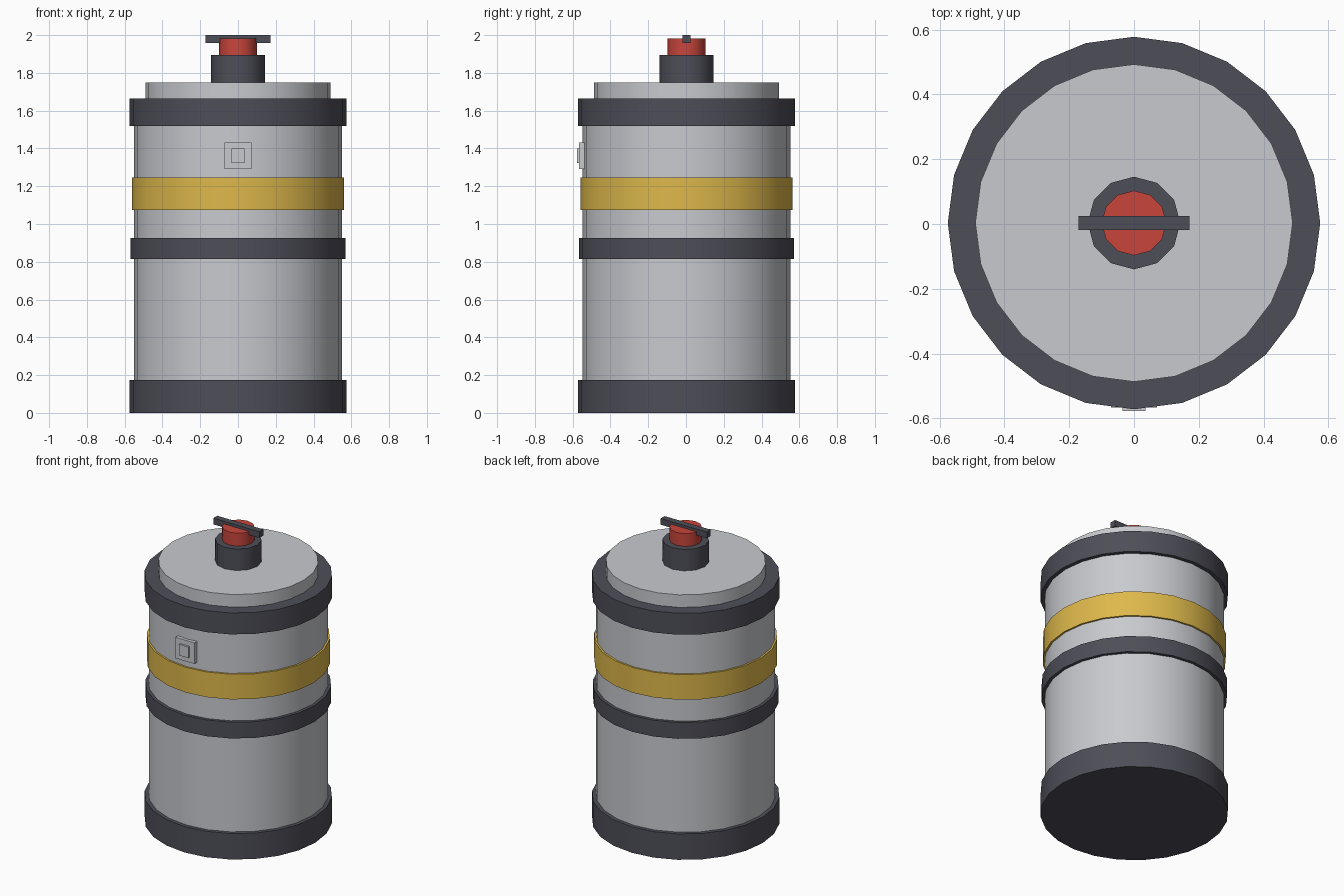
import bpy
import math

cube = bpy.data.objects.get("Cube")
if cube:
    bpy.data.objects.remove(cube, do_unlink=True)


def material(name, rgb):
    mat = bpy.data.materials.new(name)
    mat.use_nodes = True
    color = (*rgb, 1.0)
    mat.diffuse_color = color
    mat.node_tree.nodes["Principled BSDF"].inputs["Base Color"].default_value = color
    return mat


metal = material("light grey metal", (0.58, 0.59, 0.62))
rubber = material("dark grey rubber", (0.076, 0.076, 0.098))
yellow = material("warning yellow", (0.73, 0.48, 0.07))
red = material("valve red", (0.58, 0.06, 0.045))

AXIS_Y = 0.003  # the drum sits a touch back to balance the front plate


def drum(name, radius, bottom, top, mat, sides=24):
    bpy.ops.mesh.primitive_cylinder_add(
        vertices=sides, radius=radius, depth=top - bottom,
        location=(0, AXIS_Y, (bottom + top) / 2))
    obj = bpy.context.object
    obj.name = name
    obj.data.materials.append(mat)
    bpy.ops.object.shade_smooth_by_angle(angle=math.radians(40))
    return obj


def box(name, size, center, mat):
    bpy.ops.mesh.primitive_cube_add(size=1, location=center)
    obj = bpy.context.object
    obj.name = name
    obj.scale = size
    bpy.ops.object.transform_apply(location=False, rotation=False, scale=True)
    obj.data.materials.append(mat)
    return obj


# Tank body and lid
drum("tank_body", 0.55, 0.02, 1.64, metal)
drum("lid", 0.49, 1.62, 1.75, metal)

# Bands around the tank
drum("base_band", 0.575, 0.0, 0.175, rubber)
drum("middle_band", 0.57, 0.815, 0.925, rubber)
drum("yellow_band", 0.562, 1.075, 1.245, yellow)
drum("top_band", 0.575, 1.52, 1.665, rubber)

# Valve on the lid
drum("valve_collar", 0.143, 1.74, 1.895, rubber, 12)
drum("valve_cap", 0.1, 1.88, 1.982, red, 12)
box("valve_handle", (0.344, 0.042, 0.042), (0, AXIS_Y, 1.979), rubber)

# Raised plate and button on the front
box("front_plate", (0.142, 0.04, 0.142), (0, -0.546, 1.361), metal)
box("front_button", (0.07, 0.03, 0.075), (0, -0.563, 1.361), metal)
